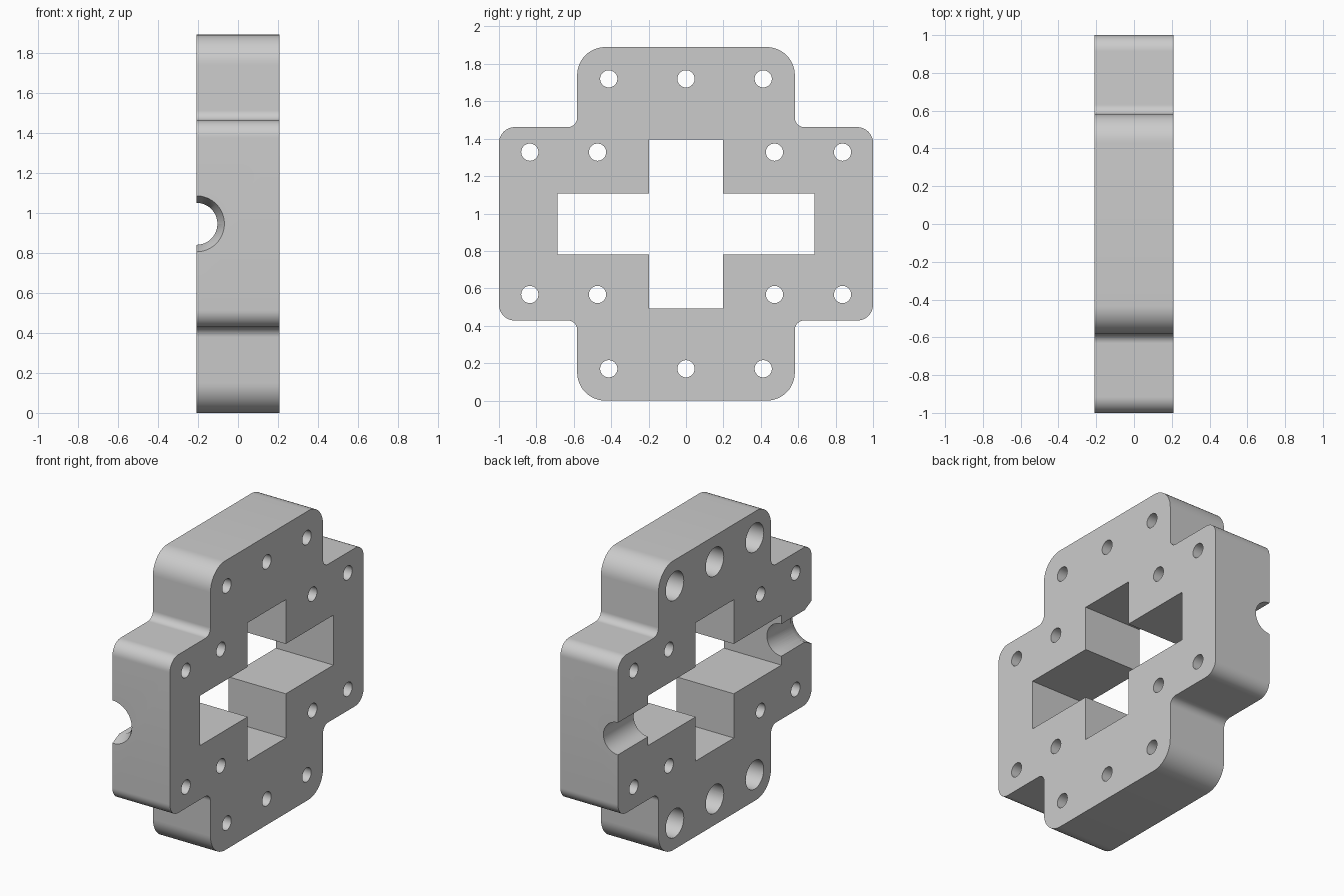
import bpy, bmesh, math
from mathutils import Vector, Matrix

cube = bpy.data.objects.get("Cube")
if cube:
    bpy.data.objects.remove(cube, do_unlink=True)

HALF = 0.208      # half thickness along x
MID = 0.945       # height of the plate centre

grey = bpy.data.materials.new("machined grey")
grey.use_nodes = True
colour = (0.6, 0.6, 0.6, 1)
grey.diffuse_color = colour
grey.node_tree.nodes["Principled BSDF"].inputs["Base Color"].default_value = colour


def finish(name, bm):
    bmesh.ops.recalc_face_normals(bm, faces=bm.faces)
    mesh = bpy.data.meshes.new(name)
    bm.to_mesh(mesh)
    bm.free()
    obj = bpy.data.objects.new(name, mesh)
    bpy.context.collection.objects.link(obj)
    mesh.materials.append(grey)
    return obj


def fillet(points, steps=12):
    """Round each (y, z, radius) right-angle corner of a closed outline."""
    out = []
    for i, (y, z, r) in enumerate(points):
        p = Vector((y, z))
        if r == 0:
            out.append(p)
            continue
        a = (Vector(points[i - 1][:2]) - p).normalized() * r
        b = (Vector(points[(i + 1) % len(points)][:2]) - p).normalized() * r
        for k in range(steps + 1):
            t = k / steps * math.pi / 2
            out.append(p + a * (1 - math.sin(t)) + b * (1 - math.cos(t)))
    return out


def cross_prism(name, arm_y, arm_z, post_y, post_z, radii, half):
    """Plus-shaped prism along x, from one quadrant mirrored four ways."""
    arm_r, inner_r, post_r = radii
    quad = [(arm_y, arm_z, arm_r), (post_y, arm_z, inner_r), (post_y, post_z, post_r)]
    right = [(y, -z, r) for y, z, r in reversed(quad)] + quad
    outline = right + [(-y, z, r) for y, z, r in reversed(right)]
    bm = bmesh.new()
    face = bm.faces.new([bm.verts.new((-half, p.x, p.y + MID)) for p in fillet(outline)])
    ext = bmesh.ops.extrude_face_region(bm, geom=[face])
    verts = [v for v in ext["geom"] if isinstance(v, bmesh.types.BMVert)]
    bmesh.ops.translate(bm, verts=verts, vec=(2 * half, 0, 0))
    return finish(name, bm)


def rod(name, start, end, r1, r2=None, segments=48):
    start, end = Vector(start), Vector(end)
    axis = end - start
    turn = axis.to_track_quat("Z", "Y").to_matrix().to_4x4()
    bm = bmesh.new()
    bmesh.ops.create_cone(bm, cap_ends=True, segments=segments, radius1=r1,
                          radius2=r1 if r2 is None else r2, depth=axis.length,
                          matrix=Matrix.Translation((start + end) / 2) @ turn)
    return finish(name, bm)


def cut(body, cutter):
    mod = body.modifiers.new("cut", "BOOLEAN")
    mod.operation, mod.solver, mod.object = "DIFFERENCE", "EXACT", cutter
    bpy.context.view_layer.objects.active = body
    bpy.ops.object.modifier_apply(modifier=mod.name)
    bpy.data.objects.remove(cutter, do_unlink=True)


# Plate with rounded corners and a cross-shaped window
plate = cross_prism("cross_plate", 1.0, 0.517, 0.582, MID, (0.085, 0.05, 0.15), HALF)
cut(plate, cross_prism("window", 0.688, 0.163, 0.197, 0.452, (0, 0, 0), 0.5))

# Bolt holes: counterbored rows at top and bottom, plain holes in the arms
for z in (0.17, 1.72):
    for y in (-0.413, 0, 0.413):
        cut(plate, rod("bolt_hole", (-0.5, y, z), (0.5, y, z), 0.046))
        cut(plate, rod("counterbore", (-0.5, y, z), (0.03, y, z), 0.093))
for z in (0.567, 1.328):
    for y in (-0.835, -0.473, 0.473, 0.837):
        cut(plate, rod("arm_hole", (-0.5, y, z), (0.5, y, z), 0.046))

# Half-round channel across the left-hand face, countersunk at the front
cut(plate, rod("channel", (-HALF, -1.2, MID), (-HALF, 1.2, MID), 0.105, segments=64))
cut(plate, rod("channel_countersink", (-HALF, -1.07, MID), (-HALF, -0.93, MID),
               0.175, 0.105, segments=64))

# Smooth rounds with crisp edges
bpy.ops.object.select_all(action="DESELECT")
plate.select_set(True)
bpy.context.view_layer.objects.active = plate
bpy.ops.object.shade_smooth_by_angle(angle=math.radians(30))
